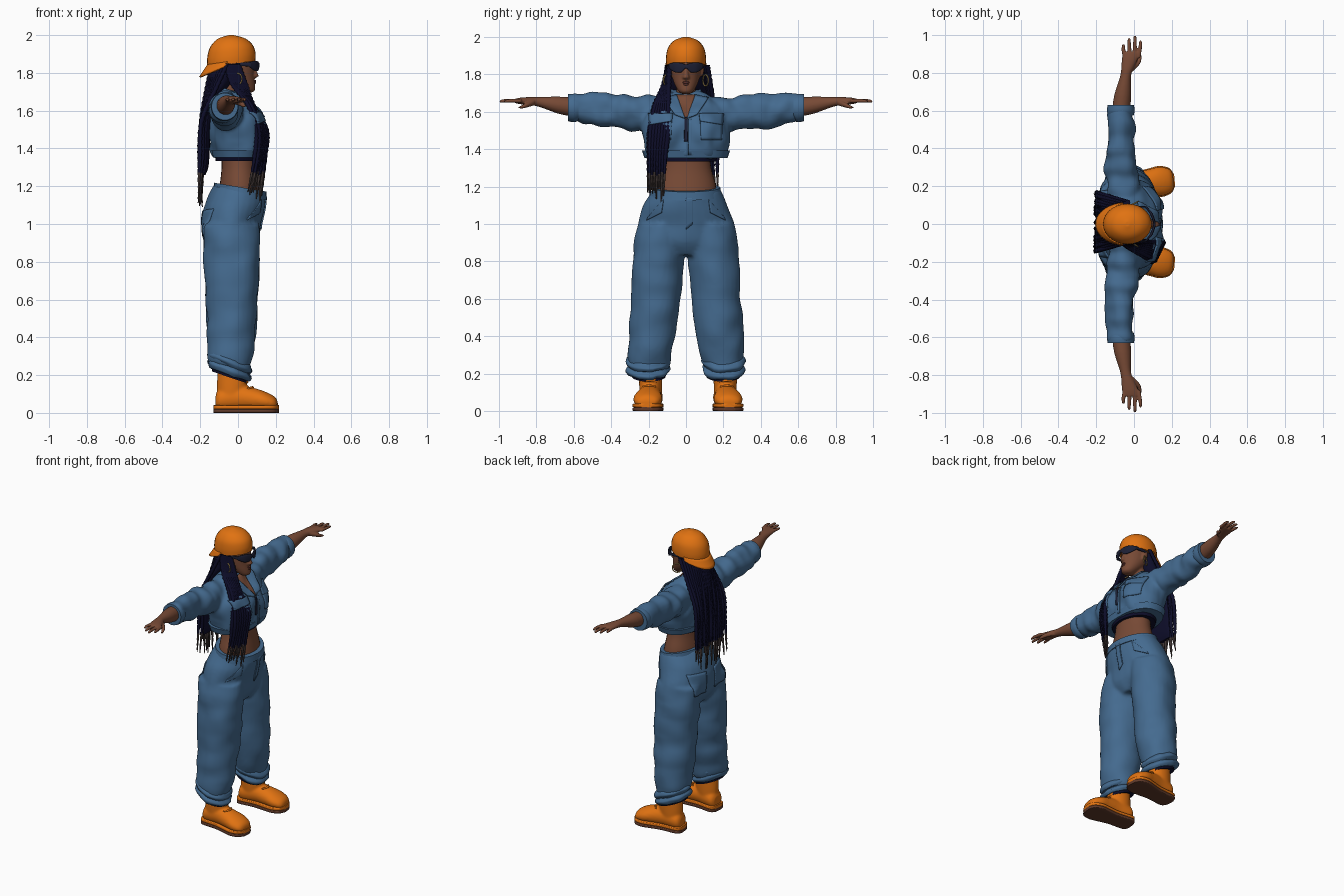
import bpy, bmesh, math, random
from mathutils import Vector, noise
from mathutils.bvhtree import BVHTree

random.seed(4)
COL = {"denim": (0.058, 0.145, 0.275), "orange": (0.75, 0.17, 0.006), "skin": (0.185, 0.068, 0.036),
       "navy hair": (0.004, 0.004, 0.022), "braid tips": (0.05, 0.036, 0.034), "sole brown": (0.11, 0.04, 0.022),
       "gold": (0.45, 0.32, 0.11), "lens": (0.012, 0.014, 0.035), "lips": (0.12, 0.035, 0.028)}
M = {}
for k, c in COL.items():
    M[k] = bpy.data.materials.new(k)
    M[k].diffuse_color = (*c, 1)


def make(name, bm, mat):
    bmesh.ops.recalc_face_normals(bm, faces=bm.faces)
    me = bpy.data.meshes.new(name)
    bm.to_mesh(me)
    bm.free()
    me.materials.append(M[mat])
    for p in me.polygons:
        p.use_smooth = True
    ob = bpy.data.objects.new(name, me)
    bpy.context.collection.objects.link(ob)
    return ob


def spline(pts, steps):
    # Catmull-Rom through tuples
    out = []
    for i in range(len(pts) - 1):
        a, b, c, d = pts[max(i - 1, 0)], pts[i], pts[i + 1], pts[min(i + 2, len(pts) - 1)]
        for s in range(steps):
            t = s / steps
            out.append([.5 * (2 * q + (r - p) * t + (2 * p - 5 * q + 4 * r - w) * t * t
                              + (3 * q - p - 3 * r + w) * t ** 3) for p, q, r, w in zip(a, b, c, d)])
    return out + [list(pts[-1])]


def loft(name, pts, mat, axis="z", n=28, steps=4, p=2.0):
    # rings (x, y, z, half width a, half width b, optional tilt) swept along an axis
    ia, ib = {"z": (0, 1), "y": (0, 2), "x": (1, 2)}[axis]
    bm, prev, first = bmesh.new(), None, None
    for r in spline(pts, steps):
        ring = []
        for k in range(n):
            t = 2 * math.pi * k / n
            c, s = math.cos(t), math.sin(t)
            v = list(r[:3])
            v[ia] += math.copysign(abs(c) ** (2 / p), c) * max(r[3], .001)
            v[ib] += math.copysign(abs(s) ** (2 / p), s) * max(r[4], .001)
            if len(r) > 5:
                v[2] += r[5] * (v[0] - r[0])
            ring.append(bm.verts.new(v))
        if prev:
            for k in range(n):
                bm.faces.new((prev[k], prev[k - 1], ring[k - 1], ring[k]))
        first, prev = first or ring, ring
    bm.faces.new(first)
    bm.faces.new(prev)
    ob = make(name, bm, mat)
    bpy.context.view_layer.objects.active = ob
    for o in bpy.context.selected_objects:
        o.select_set(False)
    ob.select_set(True)
    bpy.ops.object.shade_smooth_by_angle(angle=math.radians(50))
    return ob


def fuse(name, parts, mat, voxel=.011, smooth=4, amp=0.0, freq=(7, 7, 22)):
    # merge overlapping parts into one skin, then add cloth folds
    bm = bmesh.new()
    for o in parts:
        bm.from_mesh(o.data)
        bpy.data.objects.remove(o)
    ob = make(name, bm, mat)
    m = ob.modifiers.new("remesh", "REMESH")
    m.mode, m.voxel_size = "VOXEL", voxel
    m = ob.modifiers.new("smooth", "SMOOTH")
    m.iterations = smooth
    me = bpy.data.meshes.new_from_object(ob.evaluated_get(bpy.context.evaluated_depsgraph_get()))
    ob.modifiers.clear()
    ob.data = me
    me.materials.clear()
    me.materials.append(M[mat])
    for v, nr in [(v, v.normal.copy()) for v in me.vertices]:
        if amp:
            v.co += nr * amp * noise.noise(Vector([a * b for a, b in zip(v.co, freq)]))
    for p in me.polygons:
        p.use_smooth = True
        p.material_index = 0
    return ob


def patch(name, target, quad, mat, d=1, thick=.009, n=8):
    # four (y, z) corners laid on the front (d=1) or back (d=-1) of the target
    tree = BVHTree.FromPolygons([v.co for v in target.data.vertices], [p.vertices for p in target.data.polygons])
    bm, q = bmesh.new(), [Vector(c) for c in quad]
    g = []
    for i in range(n + 1):
        for j in range(n + 1):
            c = q[0].lerp(q[1], i / n).lerp(q[3].lerp(q[2], i / n), j / n)
            hit = tree.ray_cast(Vector((d, c.x, c.y)), Vector((-d, 0, 0)))[0]
            hit = hit or tree.find_nearest(Vector((.1 * d, c.x, c.y)))[0]
            g.append(bm.verts.new(hit + Vector((d * .002, 0, 0))))
    for i in range(n):
        for j in range(n):
            a = i * (n + 1) + j
            bm.faces.new((g[a], g[a + 1], g[a + n + 2], g[a + n + 1]))
    ob = make(name, bm, mat)
    m = ob.modifiers.new("thickness", "SOLIDIFY")
    m.thickness, m.offset = thick, 0
    return ob


# Trousers: hips and two legs fused
T = -.17
parts = [loft("hips", [(-.03, 0, .83, .10, .17, 0), (-.035, 0, .9, .145, .255, 0), (-.035, 0, 1.0, .16, .258, 0),
                       (-.015, 0, 1.1, .158, .222, T / 2), (.012, 0, 1.19, .135, .18, T)], "denim")]
for s in (1, -1):
    parts.append(loft("leg", [(-.045, s * .2, .235, .10, .105, -.3), (-.045, s * .197, .28, .108, .115, -.2),
        (-.037, s * .182, .4, .127, .127, 0), (-.033, s * .162, .6, .138, .132, 0),
        (-.032, s * .148, .82, .15, .138, 0), (-.035, s * .13, 1.0, .15, .125, 0)], "denim"))
trousers = fuse("trousers", parts, "denim", amp=.012, freq=(7, 7, 9))
loft("waistband", [(.012, 0, 1.15, .142, .19, T), (.012, 0, 1.195, .138, .183, T)], "denim")
patch("fly", trousers, [(0, .97), (.035, 1.0), (.035, 1.14), (0, 1.14)], "denim")
for s in (1, -1):
    patch("back_pocket", trousers, [(s * .05, .93), (s * .17, .94), (s * .18, 1.08), (s * .045, 1.07)], "denim", -1)
    patch("front_pocket", trousers, [(s * .13, 1.06), (s * .21, 1.02), (s * .2, 1.04), (s * .12, 1.13)], "denim")
    for z, x, r in ((.265, -.04, .118), (.225, -.046, .118)):
        cuff = loft("trouser_cuff", [(x, s * .202, z - .022, r - .014, r - .014, -.36), (x, s * .202, z, r, r, -.36),
                                     (x, s * .2, z + .022, r - .012, r - .012, -.36)], "denim")
        for v in cuff.data.vertices:
            v.co += v.normal * .012 * noise.noise(v.co * 17)
    loft("cuff_lining", [(-.045, s * .2, .188, .092, .092, -.34), (-.045, s * .2, .22, .09, .09, -.34)], "navy hair")

# Boots
for s, yc in ((1, .213), (-1, -.192)):
    foot = loft("foot", [(-.12, 0, .06, .035, .04), (-.095, 0, .07, .06, .06), (0, 0, .08, .062, .066),
        (.08, 0, .072, .07, .06), (.14, 0, .063, .078, .05), (.19, 0, .052, .062, .035), (.207, 0, .045, .035, .018)],
        "orange", "x")
    shaft = loft("shaft", [(-.04, 0, .05, .075, .058), (-.035, 0, .15, .08, .062), (-.035, 0, .225, .076, .063),
                           (-.035, 0, .275, .084, .067)], "orange")
    boot = [fuse("boot", [foot, shaft], "orange", .008, 5)]
    for h, mat in ((.01, "sole brown"), (.03, "orange")):
        boot.append(loft("boot_sole", [(-.13, 0, h, .035, .011), (-.105, 0, h, .063, .011), (0, 0, h, .062, .011),
            (.08, 0, h, .074, .011), (.14, 0, h, .082, .011), (.19, 0, h, .066, .011), (.213, 0, h, .03, .011)],
            mat, "x", p=6))
    for i in range(5):
        x, z = .085 - .012 * i - .018 * min(i, 2), .13 + .028 * i
        boot.append(loft("lace", [(x - .03, -.036, z, .006, .006), (x - .01, 0, z + .005, .007, .007),
                                  (x - .03, .036, z, .006, .006)], "orange", "y", 8))
    for o in boot:
        o.location = (.003, yc, 0)
        o.rotation_euler.z = s * .09

# Waist and cropped top hem
loft("waist", [(.012, 0, 1.15, .115, .168), (.01, 0, 1.22, .105, .157), (.008, 0, 1.3, .095, .135),
               (.005, 0, 1.4, .095, .125)], "skin")
loft("top_hem", [(0, 0, 1.333, .118, .16), (0, 0, 1.39, .125, .18)], "navy hair")

# Jacket: torso and sleeves fused
parts = [loft("torso", [(0, 0, 1.355, .125, .215), (0, 0, 1.40, .14, .23), (0, 0, 1.5, .15, .235),
    (-.015, 0, 1.57, .142, .228), (-.04, 0, 1.64, .105, .19), (-.058, 0, 1.69, .07, .105), (-.06, 0, 1.71, .05, .07)],
    "denim", p=2.4)]
for s in (1, -1):
    parts.append(loft("sleeve", [(-.05, s * .1, 1.59, .08, .085), (-.06, s * .24, 1.595, .088, .092),
        (-.07, s * .38, 1.603, .08, .092), (-.072, s * .5, 1.613, .074, .086), (-.07, s * .62, 1.622, .068, .068)],
        "denim", "y"))
jacket = fuse("jacket", parts, "denim", amp=.02, freq=(9, 14, 9))
loft("jacket_hem", [(0, 0, 1.352, .133, .222), (0, 0, 1.392, .143, .235)], "denim", p=2.4)
loft("collar_stand", [(-.058, 0, 1.675, .085, .105, -.35), (-.06, 0, 1.715, .07, .08, -.35)], "denim")
patch("chest_skin", jacket, [(-.004, 1.56), (.004, 1.56), (.05, 1.69), (-.05, 1.69)], "skin")
patch("zip", jacket, [(-.01, 1.44), (.01, 1.44), (.008, 1.57), (-.008, 1.57)], "lens")
patch("placket", jacket, [(.012, 1.37), (.03, 1.37), (.03, 1.56), (.012, 1.56)], "denim")
for s in (1, -1):
    flap = patch("collar_flap", jacket, [(s * .006, 1.565), (s * .06, 1.585), (s * .12, 1.675), (s * .05, 1.69)], "denim")
    flap.location.x = .006
    patch("chest_pocket", jacket, [(s * .08, 1.45), (s * .19, 1.45), (s * .195, 1.57), (s * .075, 1.57)], "denim")
    flap = patch("pocket_flap", jacket, [(s * .075, 1.55), (s * .195, 1.53), (s * .2, 1.59), (s * .07, 1.59)], "denim")
    flap.location.x = .006
    loft("sleeve_cuff", [(-.07, s * .575, 1.62, .068, .068), (-.07, s * .6, 1.62, .073, .076),
                         (-.07, s * .63, 1.622, .07, .072)], "denim", "y")
    # Forearm, palm, fingers and thumb
    hand = [loft("forearm", [(-.07, s * .58, 1.622, .048, .052), (-.06, s * .68, 1.635, .045, .046),
        (-.045, s * .78, 1.652, .029, .027), (-.033, s * .83, 1.657, .034, .022), (-.02, s * .88, 1.658, .044, .018),
        (-.014, s * .91, 1.658, .043, .013)], "skin", "y")]
    for x0, x1, y1 in ((-.05, -.056, .953), (-.025, -.026, .985), (.002, .005, .998), (.024, .034, .972)):
        hand.append(loft("finger", [(x0, s * .88, 1.658, .011, .011), (x1, s * (y1 - .03), 1.659, .01, .01),
            (x1, s * (y1 - .005), 1.656, .008, .007), (x1, s * y1, 1.655, .003, .003)], "skin", "y", 10))
    hand.append(loft("thumb", [(-.02, s * .81, 1.65, .018, .016), (.015, s * .845, 1.638, .015, .014),
        (.03, s * .875, 1.627, .011, .01), (.036, s * .895, 1.622, .004, .004)], "skin", "y", 10))
    fuse("arm_and_hand", hand, "skin", .005, 3)

# Head, neck, nose, ears
head = [loft("skull", [(.05, 0, 1.695, .02, .02), (.048, 0, 1.708, .042, .038), (.025, 0, 1.74, .065, .058),
                       (0, 0, 1.78, .086, .073), (-.02, 0, 1.83, .106, .082), (-.03, 0, 1.88, .11, .085),
                       (-.03, 0, 1.95, .08, .07)], "skin"),
        loft("neck", [(-.05, 0, 1.62, .06, .07), (-.045, 0, 1.69, .05, .052), (-.02, 0, 1.77, .05, .05)], "skin"),
        loft("nose", [(.08, 0, 1.84, .008, .01), (.088, 0, 1.80, .016, .014), (.091, 0, 1.782, .018, .019),
                      (.085, 0, 1.774, .01, .012)], "skin", n=12)]
for s in (1, -1):
    head.append(loft("ear", [(-.01, s * .082, 1.79, .01, .008), (-.02, s * .087, 1.82, .02, .01),
                         (-.025, s * .085, 1.85, .012, .008)], "skin", n=12))
fuse("head", head, "skin", .006, 3)
for z, w in ((1.757, .02), (1.747, .017)):
    loft("lip", [(.076, -w - .006, z, .003, .002), (.087, 0, z, .009, .007), (.076, w + .006, z, .003, .002)], "lips", "y", 12)

# Sunglasses and hoop earrings
loft("sunglasses", [(.06, -.092, 1.845, .007, .012), (.088, -.06, 1.838, .008, .026), (.103, -.025, 1.836, .007, .025),
                    (.108, 0, 1.843, .006, .01), (.103, .025, 1.836, .007, .025), (.088, .06, 1.838, .008, .026),
                    (.06, .092, 1.845, .007, .012)], "lens", "y", 16, 6, 3)
for s in (1, -1):
    loft("temple", [(-.03, s * .091, 1.846, .004, .007), (.062, s * .091, 1.845, .004, .011)], "lens", "x", 12, 2, 4)
    bpy.ops.mesh.primitive_torus_add(major_radius=.03, minor_radius=.004, major_segments=28, minor_segments=8,
                                     location=(-.005, s * .105, 1.768), rotation=(math.pi / 2, 0, s * .5))
    bpy.context.object.name = "hoop_earring"
    bpy.context.object.data.materials.append(M["gold"])
    bpy.ops.object.shade_smooth()

# Backwards cap: crown, button and drooping brim
loft("cap_crown", [(-.035, 0, 1.848, .127, .106, .12), (-.035, 0, 1.89, .128, .107, .1), (-.035, 0, 1.94, .114, .097, .06),
                   (-.035, 0, 1.98, .075, .065, .02), (-.035, 0, 1.998, .02, .02, 0), (-.035, 0, 2.0, .004, .004, 0)], "orange")
bm, rows = bmesh.new(), []
for i in range(25):
    u = i / 12 - 1
    a = math.pi + u * 1.4
    rows.append([bm.verts.new((-.035 + (.124 + .043 * v) * math.cos(a), (.106 + .006 * v) * math.sin(a),
                               1.862 - .02 * math.cos(1.4 * u) - .065 * v * math.cos(1.2 * u)))
                 for v in (0, .25, .5, .75, 1)])
for r, q in zip(rows, rows[1:]):
    for j in range(4):
        bm.faces.new((r[j], r[j + 1], q[j + 1], q[j]))
m = make("cap_brim", bm, "orange").modifiers.new("thickness", "SOLIDIFY")
m.thickness, m.offset = .009, 0

# Hair mass under the braids
loft("hair_mass", [(-.06, 0, 1.9, .08, .085), (-.075, 0, 1.82, .082, .098), (-.1, 0, 1.74, .065, .105),
                   (-.145, 0, 1.65, .035, .12), (-.165, 0, 1.5, .022, .135), (-.17, .005, 1.32, .016, .14),
                   (-.18, .005, 1.26, .008, .135)], "navy hair")


def braid(pts, r):
    path = spline(pts, 12)
    last = len(path) - 1
    ob = loft("braid", [(*q, r * w, r * w) for i, q in enumerate(path)
                        for w in [(1 + .14 * (-1) ** i) * min(1, .2 + 3 * (1 - i / last))]], "navy hair", n=8, steps=1)
    ob.data.materials.append(M["braid tips"])
    for p in ob.data.polygons:
        p.material_index = int(p.center.z < 1.27)


# Braids down the back, then a bundle over one shoulder
for i in range(24):
    y, R = -.14 + .3 * i / 23, random.uniform
    braid([(-.135 + 4 * y * y, y * .72, 1.85), (-.165 + 2.5 * y * y, y * .85, 1.72), (-.188 + R(-.006, .006), y, 1.55),
           (-.195 + R(-.01, .01), y + R(-.008, .008), 1.35), (-.2 + R(-.012, .012), y + R(-.015, .015), R(1.09, 1.22))], .012)
for i in range(14):
    f, R = i / 13, random.uniform
    k = (i % 2) * .012
    braid([(-.06 + .06 * (1 - f), -.088 - .008 * f, 1.85), (-.03 + .07 * (1 - f), -.092 - .03 * f, 1.74),
           (.065 + .015 * (1 - f) - k, -.095 - .075 * f, 1.63), (.15 - .045 * f - k, -.095 - .1 * f, 1.5),
           (.145 - .045 * f - k, -.11 - .09 * f, 1.36), (.125 - .06 * f - k, -.12 - .085 * f, R(1.1, 1.2))], .013)
